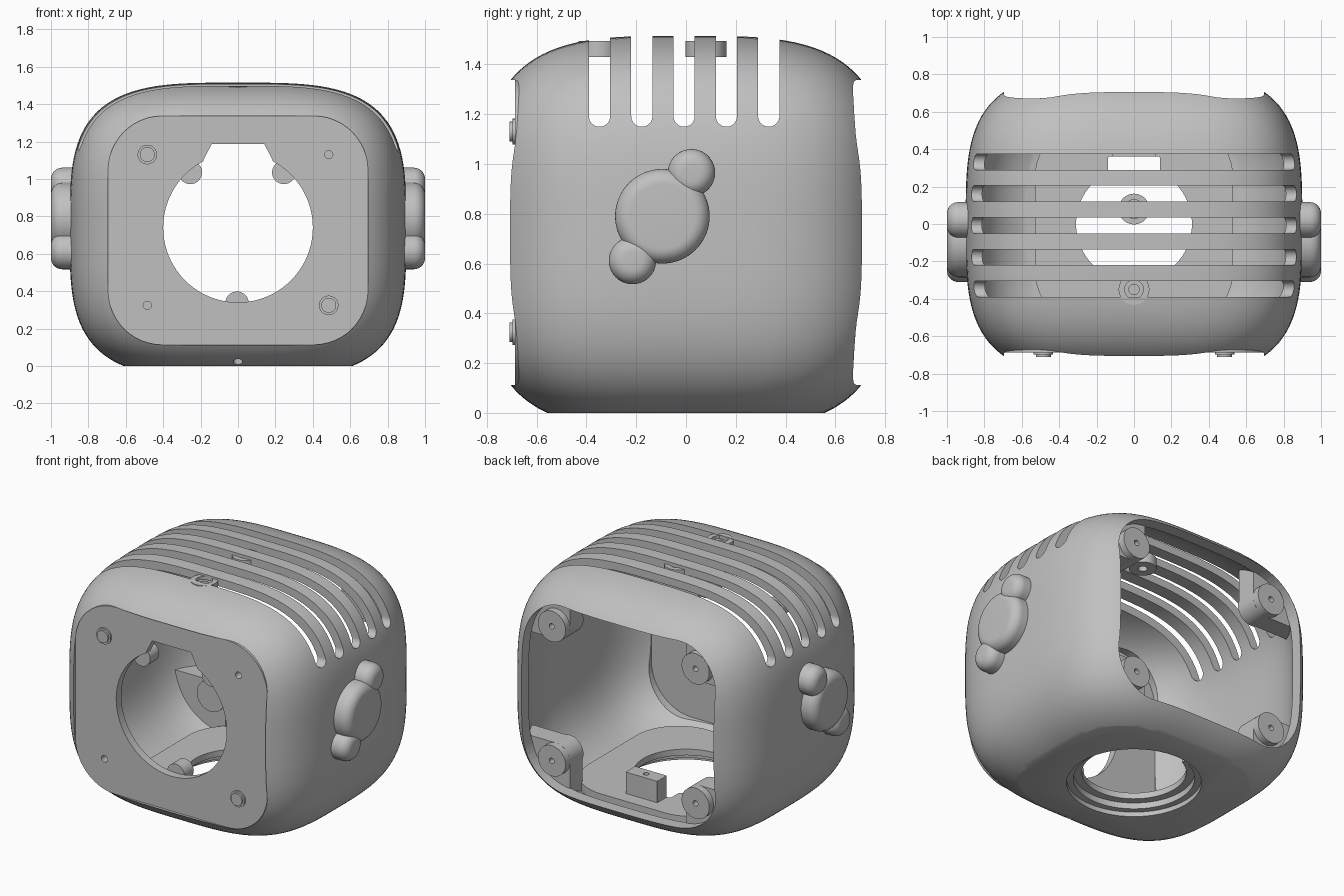
import bpy, bmesh, math
from mathutils import Vector

if "Cube" in bpy.data.objects:
    bpy.data.objects.remove(bpy.data.objects["Cube"], do_unlink=True)

grey = bpy.data.materials.new("light grey plastic")
grey.use_nodes = True
GREY = (0.53, 0.53, 0.53, 1)
grey.diffuse_color = GREY
grey.node_tree.nodes["Principled BSDF"].inputs["Base Color"].default_value = GREY

CZ = 0.725            # height of the body's centre
W, H = 0.695, 0.612   # half size of the front and back openings


def finish(bm, name):
    bmesh.ops.recalc_face_normals(bm, faces=bm.faces)
    mesh = bpy.data.meshes.new(name)
    bm.to_mesh(mesh)
    bm.free()
    mesh.materials.append(grey)
    ob = bpy.data.objects.new(name, mesh)
    bpy.context.collection.objects.link(ob)
    return ob


def activate(ob):
    for other in bpy.context.selected_objects:
        other.select_set(False)
    ob.select_set(True)
    bpy.context.view_layer.objects.active = ob


def boolean(ob, tool, operation="DIFFERENCE"):
    activate(ob)
    mod = ob.modifiers.new("bool", "BOOLEAN")
    mod.operation, mod.solver, mod.object = operation, "EXACT", tool
    bpy.ops.object.modifier_apply(modifier=mod.name)
    bpy.data.objects.remove(tool, do_unlink=True)


def squircle(name, inset, floor):
    """Superellipsoid solid, cut flat at the floor height."""
    size = Vector((0.9 - inset, 0.82 - inset, 0.79 - inset))
    bm = bmesh.new()
    bmesh.ops.create_cube(bm, size=2)
    bmesh.ops.subdivide_edges(bm, edges=bm.edges[:], cuts=35, use_grid_fill=True)
    for v in bm.verts:
        p = v.co / sum(abs(c) ** 3.5 for c in v.co) ** (1 / 3.5)
        v.co = Vector((p.x * size.x, p.y * size.y, p.z * size.z + CZ))
    cut = bmesh.ops.bisect_plane(bm, geom=bm.verts[:] + bm.edges[:] + bm.faces[:],
                                 plane_co=(0, 0, floor), plane_no=(0, 0, 1), clear_inner=True)
    rim = [e for e in cut["geom_cut"] if isinstance(e, bmesh.types.BMEdge)]
    bmesh.ops.edgeloop_fill(bm, edges=rim)
    return finish(bm, name)


def circle(u, v, r, n=48):
    return [(u + r * math.cos(2 * math.pi * i / n), v + r * math.sin(2 * math.pi * i / n))
            for i in range(n)]


def rounded(u0, u1, v0, v1, r, n=12):
    pts = []
    corners = [(u1 - r, v1 - r), (u0 + r, v1 - r), (u0 + r, v0 + r), (u1 - r, v0 + r)]
    for k, (u, v) in enumerate(corners):
        for i in range(n + 1):
            a = math.pi / 2 * (k + i / n)
            pts.append((u + r * math.cos(a), v + r * math.sin(a)))
    return pts


def prism(name, pts, axis, lo, hi, bevel=0):
    """Extrude an outline along an axis; the bevel rounds the far end."""
    place = {"x": lambda u, v, t: (t, u, v), "y": lambda u, v, t: (u, t, v),
             "z": lambda u, v, t: (u, v, t)}[axis]
    bm = bmesh.new()
    face = bm.faces.new([bm.verts.new(place(u, v, lo)) for u, v in pts])
    ext = bmesh.ops.extrude_face_region(bm, geom=[face])["geom"]
    top = [g for g in ext if isinstance(g, bmesh.types.BMVert)]
    bmesh.ops.translate(bm, verts=top, vec=place(0, 0, hi - lo))
    if bevel:
        edges = [e for e in bm.edges if all(v in top for v in e.verts)]
        bmesh.ops.recalc_face_normals(bm, faces=bm.faces)
        bmesh.ops.bevel(bm, geom=edges, offset=bevel, segments=8, profile=0.5,
                        affect="EDGES", clamp_overlap=True)
    return finish(bm, name)


def cut(ob, pts, axis, lo, hi):
    boolean(ob, prism("cutter", pts, axis, lo, hi))


# Hollow body with open front and back
shell = squircle("body_shell", 0, 0)
boolean(shell, squircle("cutter", 0.05, 0.045))
opening = rounded(-W, W, CZ - H, CZ + H, 0.29)
cut(shell, opening, "y", -1.2, 1.2)

# Vent slots across the top, base hole and small screw hole
for i in range(5):
    y = -0.3475 + 0.17 * i
    cut(shell, rounded(y - 0.0425, y + 0.0425, 1.15, 1.9, 0.042), "x", -1.2, 1.2)
cut(shell, circle(0, 0, 0.4, 64), "z", -0.3, 0.3)
cut(shell, circle(0, -0.6, 0.025, 16), "z", -0.3, 0.3)

# Front panel with lens hole, notch and two pin holes
panel = prism("front_panel", opening, "y", -0.688, -0.635)
cut(panel, circle(0, 0.74, 0.4, 96), "y", -1, 0)
cut(panel, [(-0.2, 1.0), (0.2, 1.0), (0.185, 1.1), (0.14, 1.188), (-0.14, 1.188), (-0.185, 1.1)],
    "y", -1, 0)
for s in (-1, 1):
    cut(panel, circle(0.485 * s, 0.727 + 0.403 * s, 0.022, 16), "y", -1, 0)
    x, z = 0.485 * s, 0.727 - 0.403 * s
    prism("panel_peg", circle(x, z, 0.052), "y", -0.66, -0.698)
    prism("panel_peg_tip", circle(x, z, 0.04), "y", -0.66, -0.71)

# Three posts behind the lens hole
for x, z in ((-0.255, 1.035), (0.245, 1.035), (-0.005, 0.335)):
    prism("lens_post", circle(x, z, 0.063, 32), "y", -0.635, -0.54)

# Floor plate with stepped hole, cable notch and switch block
plate = prism("floor_plate", rounded(-0.53, 0.53, -0.55, 0.55, 0.3), "z", 0.03, 0.11)
cut(plate, circle(0, 0, 0.36, 64), "z", -0.1, 0.07)
cut(plate, circle(0, 0, 0.31, 64), "z", -0.1, 0.3)
cut(plate, rounded(-0.14, 0.14, 0.15, 0.36, 0.01), "z", -0.1, 0.3)
block = prism("floor_block", rounded(-0.115, 0.115, 0.362, 0.46, 0.004), "z", 0.08, 0.25)
cut(block, circle(0, 0.41, 0.018, 16), "z", 0.15, 0.4)

# Screw bosses in the back corners, each with a bracket to the wall
for sx in (-1, 1):
    for sz in (-1, 1):
        x, z = 0.52 * sx, CZ + 0.44 * sz
        u = sorted((x - 0.1 * sx, x + 0.35 * sx))
        v = sorted((z - 0.1 * sz, z + 0.35 * sz))
        bracket = prism("boss_bracket", rounded(*u, *v, 0.099), "y", 0.47, 0.6)
        boolean(bracket, squircle("cutter", 0.03, 0.02), "INTERSECT")
        boss = prism("screw_boss", circle(x, z, 0.1), "y", 0.46, 0.645)
        cut(boss, circle(x, z, 0.018, 16), "y", 0.55, 0.8)

# Screw rings under the roof bars
for y in (0.08, -0.35):
    ring = prism("roof_ring", circle(0, y, 0.082), "z", 1.43, 1.495)
    cut(ring, circle(0, y, 0.028, 24), "z", 1.3, 1.6)
    cut(ring, circle(0, y, 0.05, 32), "z", 1.475, 1.6)

# Rounded three-lobed ornaments on both sides
for s in (-1, 1):
    for part, y, z, r in (("centre", -0.095, 0.79, 0.19), ("upper_lobe", 0.022, 0.965, 0.095),
                          ("lower_lobe", -0.215, 0.612, 0.095)):
        prism("side_ornament_" + part, circle(y, z, r, 64), "x", 0.865 * s, 1.0 * s, bevel=0.06)

# Smooth curved surfaces, keep the cut edges crisp
for ob in list(bpy.context.collection.objects):
    if ob.type == "MESH" and grey.name in ob.data.materials:
        activate(ob)
        bpy.ops.object.shade_smooth_by_angle(angle=math.radians(32))
